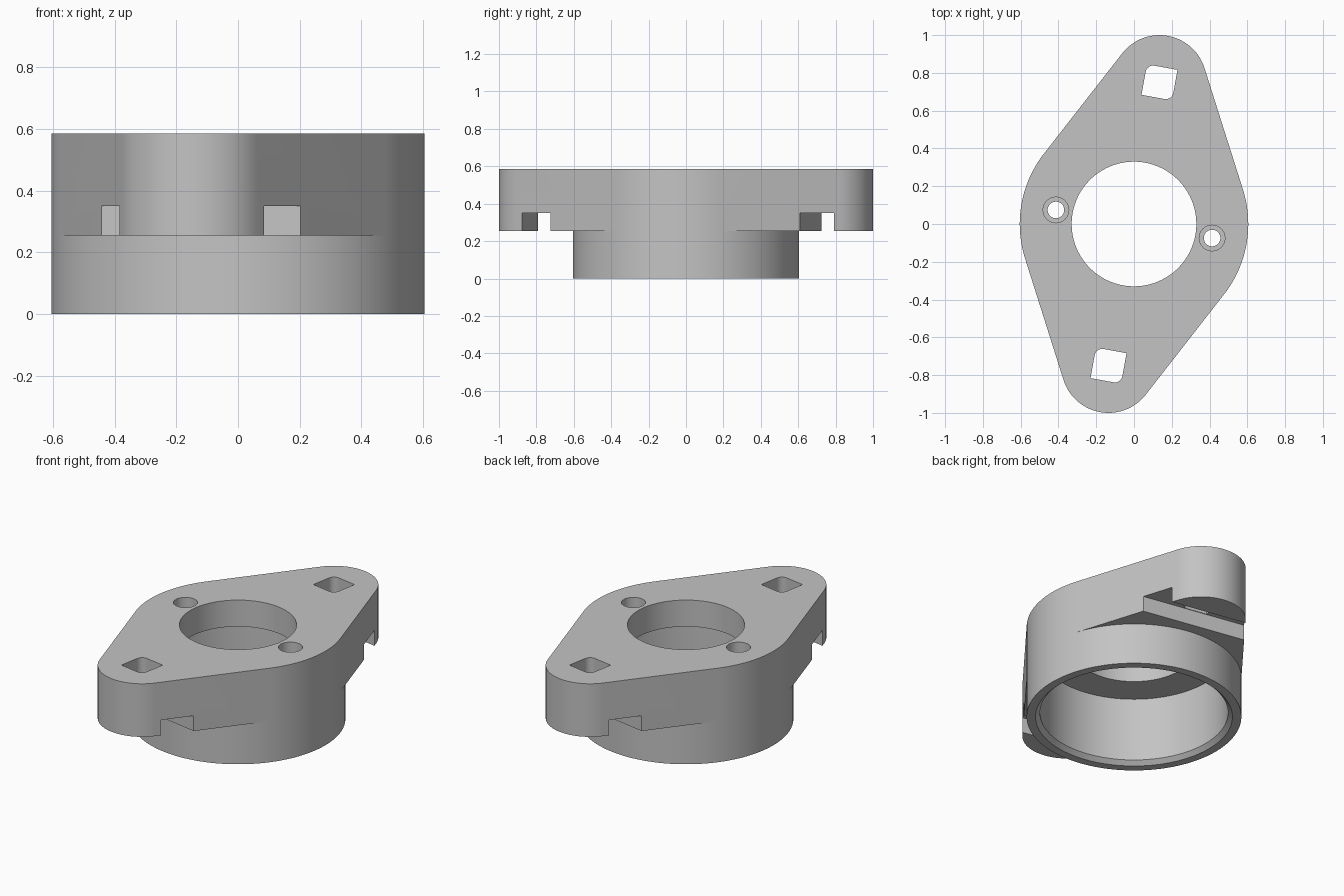
import bpy, bmesh, math
from math import cos, sin, pi
from mathutils import Matrix

default = bpy.data.objects.get("Cube")
if default:
    bpy.data.objects.remove(default, do_unlink=True)

TOP, LEDGE = 0.585, 0.255          # flange top and underside
R, LOBE_R, LOBE_Y = 0.605, 0.25, 0.762
TILT = Matrix.Rotation(math.radians(-10.2), 4, 'Z')

grey = bpy.data.materials.new("light_grey")
grey.use_nodes = True
colour = (0.55, 0.55, 0.55, 1)
grey.diffuse_color = colour
grey.node_tree.nodes["Principled BSDF"].inputs["Base Color"].default_value = colour


def arc(cx, cy, r, a0, a1, n):
    return [(cx + r * cos(a0 + (a1 - a0) * i / n),
             cy + r * sin(a0 + (a1 - a0) * i / n)) for i in range(n + 1)]


def circle(r, cx=0, cy=0, n=96):
    return arc(cx, cy, r, 0, 2 * pi, n)[:-1]


def finish(bm, name):
    bmesh.ops.recalc_face_normals(bm, faces=bm.faces)
    bm.transform(TILT)
    mesh = bpy.data.meshes.new(name)
    bm.to_mesh(mesh)
    bm.free()
    mesh.materials.append(grey)
    ob = bpy.data.objects.new(name, mesh)
    bpy.context.collection.objects.link(ob)
    return ob


def walls(bm, lower, upper):
    for i in range(len(lower)):
        j = (i + 1) % len(lower)
        bm.faces.new((lower[i], lower[j], upper[j], upper[i]))


def loft(name, sections):
    """Closed solid through (outline, height) sections."""
    bm = bmesh.new()
    rings = [[bm.verts.new((x, y, z)) for x, y in pts] for pts, z in sections]
    for lower, upper in zip(rings, rings[1:]):
        walls(bm, lower, upper)
    bm.faces.new(rings[0])
    bm.faces.new(rings[-1])
    return finish(bm, name)


# Body: two-lobed flange tangent to a round collar
spread = math.acos((R - LOBE_R) / LOBE_Y)
bm = bmesh.new()


def ring(pts, z):
    return [bm.verts.new((x, y, z)) for x, y in pts]


flange_low, flange_top, collar_top = [], [], []
for side in (0, 1):
    mid = pi / 2 + side * pi
    lobe = arc(0, LOBE_Y * (1 - 2 * side), LOBE_R, mid - spread, mid + spread, 40)
    side_arc = arc(0, 0, R, mid + spread, mid + pi - spread, 24)
    under_arc = arc(0, 0, R, mid - spread, mid + spread, 48)[1:-1]
    flange_top += ring(lobe + side_arc, TOP)
    lobe_v, side_v = ring(lobe, LEDGE), ring(side_arc, LEDGE)
    under_v = ring(under_arc, LEDGE)
    flange_low += lobe_v + side_v
    collar_top += under_v + side_v
    # collects the underside crescent once both side arcs exist
    if side == 0:
        first = (lobe_v, side_v, under_v)
    else:
        second = (lobe_v, side_v, under_v)
for (lobe_v, after, under_v), before in ((first, second[1]), (second, first[1])):
    bm.faces.new([before[-1]] + lobe_v + [after[0]] + under_v[::-1])
walls(bm, flange_low, flange_top)
collar_low = [bm.verts.new((v.co.x, v.co.y, 0)) for v in collar_top]
walls(bm, collar_low, collar_top)
bm.faces.new(flange_top)
bm.faces.new(collar_low)
body = finish(bm, "flange_body")

# Stepped central bore with a chamfered mouth
cutters = [loft("bore_cutter", [(circle(0.575), -0.02), (circle(0.53), 0.025),
                                (circle(0.53), 0.42), (circle(0.33), 0.42),
                                (circle(0.33), 0.7)])]
for s in (1, -1):
    # Counterbored screw holes
    x = 0.42 * s
    cutters.append(loft("screw_cutter", [
        (circle(0.044, x, 0, 32), 0.38), (circle(0.044, x, 0, 32), TOP - 0.08),
        (circle(0.068, x, 0, 32), TOP - 0.08), (circle(0.068, x, 0, 32), 0.7)]))
    # Square holes with two opposite rounded corners
    h, f, y = 0.082, 0.04, LOBE_Y * s
    window = ([(h, y + h)] + arc(-h + f, y + h - f, f, pi / 2, pi, 8)
              + [(-h, y - h)] + arc(h - f, y - h + f, f, 1.5 * pi, 2 * pi, 8))
    cutters.append(loft("window_cutter", [(window, 0.3), (window, 0.7)]))
    # Cross grooves under the lobes
    g = 0.085
    slot = [(-0.7, y - g), (0.7, y - g), (0.7, y + g), (-0.7, y + g)]
    cutters.append(loft("groove_cutter", [(slot, 0.2), (slot, 0.35)]))

bpy.context.view_layer.objects.active = body
for cutter in cutters:
    cutter.hide_render = True
    mod = body.modifiers.new("cut", 'BOOLEAN')
    mod.operation = 'DIFFERENCE'
    mod.solver = 'EXACT'
    mod.object = cutter
    bpy.ops.object.modifier_apply(modifier=mod.name)
    bpy.data.objects.remove(cutter, do_unlink=True)

for ob in bpy.context.selected_objects:
    ob.select_set(False)
body.select_set(True)
bpy.ops.object.shade_smooth_by_angle(angle=math.radians(30))
